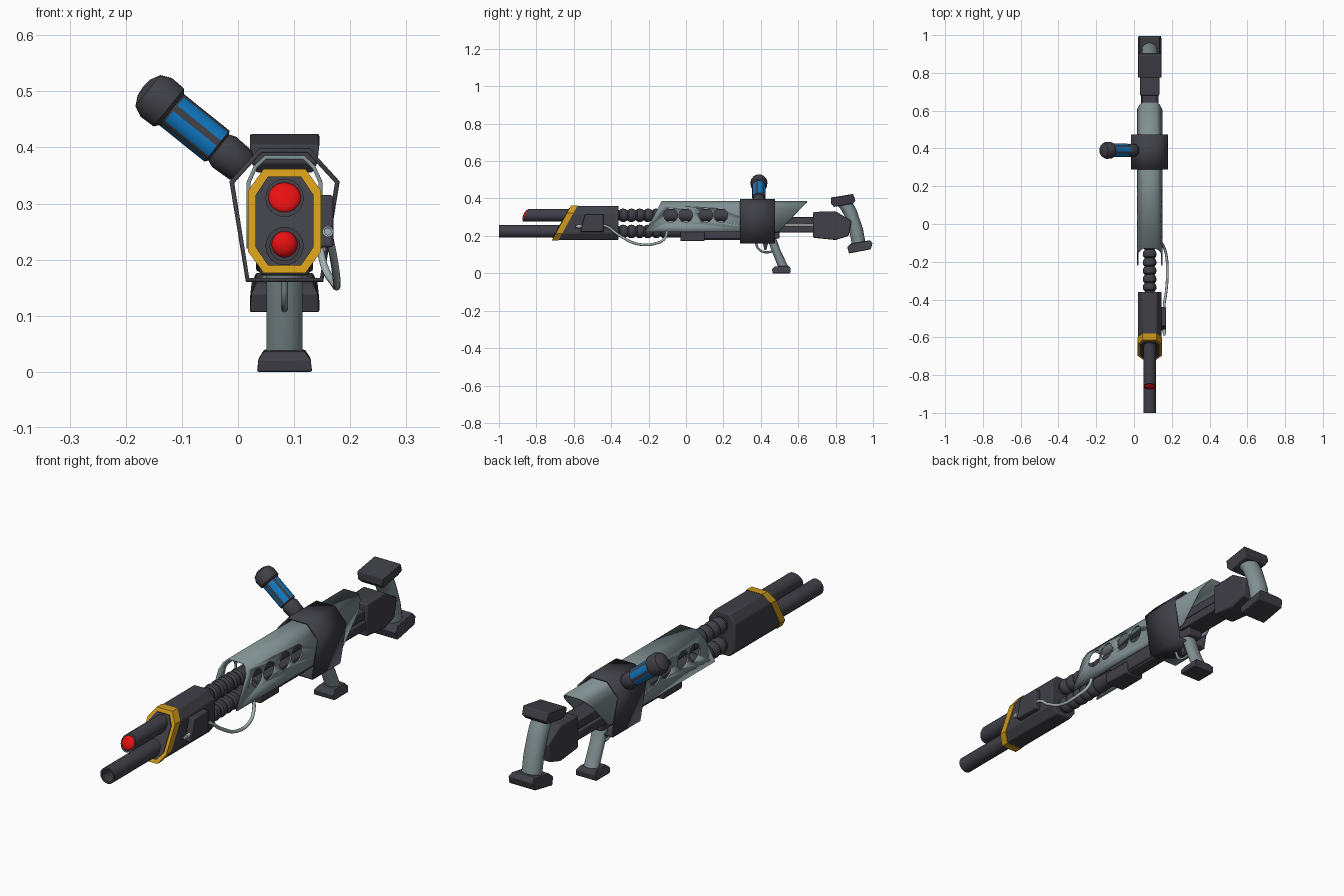
import bpy, bmesh, math
from mathutils import Vector

if "Cube" in bpy.data.objects:
    bpy.data.objects.remove(bpy.data.objects["Cube"])

CX = 0.083  # centre line of the body


def material(name, rgb):
    m = bpy.data.materials.new(name)
    m.use_nodes = True
    m.diffuse_color = (*rgb, 1)
    m.node_tree.nodes["Principled BSDF"].inputs["Base Color"].default_value = (*rgb, 1)
    return m


DARK = material("dark gunmetal", (0.05, 0.05, 0.063))
GREY = material("blue grey metal", (0.22, 0.28, 0.29))
PALE = material("pale hose grey", (0.38, 0.45, 0.46))
YELLOW = material("amber yellow", (0.62, 0.32, 0.01))
BLUE = material("blue", (0.005, 0.19, 0.55))
RED = material("red", (0.8, 0.005, 0.005))


def finish(bm, name, mats, bevel=0.0, angle=35):
    bmesh.ops.recalc_face_normals(bm, faces=bm.faces)
    me = bpy.data.meshes.new(name)
    bm.to_mesh(me)
    bm.free()
    me.shade_smooth()
    me.set_sharp_from_angle(angle=math.radians(angle))
    for m in mats:
        me.materials.append(m)
    ob = bpy.data.objects.new(name, me)
    bpy.context.scene.collection.objects.link(ob)
    if bevel:
        mod = ob.modifiers.new("bevel", 'BEVEL')
        mod.width, mod.segments, mod.limit_method = bevel, 2, 'ANGLE'
    return ob


def loft(name, rings, mat, caps=True, closed=True, bevel=0.0):
    """Skin a list of equal-length point rings."""
    bm = bmesh.new()
    rows = [[bm.verts.new(p) for p in r] for r in rings]
    n = len(rows[0])
    for a, b in zip(rows, rows[1:]):
        for i in range(n if closed else n - 1):
            j = (i + 1) % n
            bm.faces.new((a[i], a[j], b[j], b[i]))
    if caps:
        bm.faces.new(rows[0])
        bm.faces.new(rows[-1])
    return finish(bm, name, [mat], bevel)


def along_y(name, section, front, back, mat, **kw):
    """Extrude an (x, z) section along y; the ends may slope with z."""
    rings = [[(CX + x, f(z), z) for x, z in section] for f in (front, back)]
    return loft(name, rings, mat, **kw)


def slab(name, profile, widths, mat, bevel=0.0, x=CX):
    """Extrude a (y, z) side profile across x, with a half width per point."""
    if not isinstance(widths, list):
        widths = [widths] * len(profile)
    rings = [[(x + s * w, y, z) for (y, z), w in zip(profile, widths)] for s in (-1, 1)]
    return loft(name, rings, mat, bevel=bevel)


def box(name, y0, y1, z0, z1, half, mat, bevel=0.006, x=CX):
    return slab(name, [(y0, z0), (y1, z0), (y1, z1), (y0, z1)], half, mat, bevel, x)


def revolve(name, profile, origin, direction, mats, seg=24, rule=None):
    """Turn (radius, distance) points around an axis."""
    q = Vector(direction).to_track_quat('Z', 'Y')
    bm = bmesh.new()
    rows = []
    for r, t in profile:
        ring = []
        for i in range(seg):
            a = math.tau * i / seg
            ring.append(bm.verts.new(Vector(origin) + q @ Vector((r * math.cos(a), r * math.sin(a), t))))
        rows.append(ring)
    for k in range(len(rows) - 1):
        for i in range(seg):
            j = (i + 1) % seg
            f = bm.faces.new((rows[k][i], rows[k][j], rows[k + 1][j], rows[k + 1][i]))
            f.material_index = rule(i, k) if rule else 0
    bmesh.ops.remove_doubles(bm, verts=bm.verts, dist=1e-5)
    return finish(bm, name, mats)


def tube(name, points, radius, mat):
    cu = bpy.data.curves.new(name, 'CURVE')
    cu.dimensions, cu.bevel_depth, cu.bevel_resolution = '3D', radius, 2
    cu.use_fill_caps = True
    sp = cu.splines.new('BEZIER')
    sp.bezier_points.add(len(points) - 1)
    for bp, p in zip(sp.bezier_points, points):
        bp.co = p
        bp.handle_left_type = bp.handle_right_type = 'AUTO'
    cu.materials.append(mat)
    ob = bpy.data.objects.new(name, cu)
    bpy.context.scene.collection.objects.link(ob)


def column(name, levels, mat):
    """Oval column from (z, y centre, y radius, x radius) levels."""
    angles = [math.tau * i / 20 for i in range(20)]
    loft(name, [[(CX + rx * math.cos(a), y + ry * math.sin(a), z) for a in angles]
                for z, y, ry, rx in levels], mat)


def mirrored(half):
    return half + [(-x, z) for x, z in reversed(half)]


# Barrels
UP, LOW, R = 0.31, 0.224, 0.034
circle = [(R * math.cos(math.tau * i / 24), UP + R * math.sin(math.tau * i / 24)) for i in range(24)]
along_y("upper_barrel", circle, lambda z: -0.86 + 0.45 * (z - UP), lambda z: -0.4, DARK)
dome = [(0.029 * math.cos(a), 0.01 * math.sin(a)) for a in [math.pi / 2 * k / 5 for k in range(6)]]
revolve("upper_lens", dome, (CX, -0.86, UP + 0.001), (0, -1, 0.45), [RED])
revolve("lower_barrel", [(0, 0.16), (0.026, 0.16), (0.026, 0), (R, 0), (R, 0.6)],
        (CX, -1, LOW), (0, 1, 0), [DARK])
revolve("lower_lens", [(r * 0.8, t * 1.6) for r, t in dome], (CX, -0.85, LOW + 0.003), (0, -1, 0), [RED])

# Ribbed barrel sections running into the shroud
ribs = []
for k in range(7):
    ribs += [(r, k * 0.044 + t) for r, t in ((0.026, 0), (0.034, 0.008), (0.036, 0.02), (0.034, 0.032))]
ribs += [(0.033, 0.308), (0.033, 0.85), (0, 0.85)]
for label, z in (("upper", UP), ("lower", LOW)):
    revolve(label + "_ribbed_barrel", ribs, (CX, -0.4, z), (0, 1, 0), [DARK])

# Octagonal fore end with a sloped yellow rim
octagon = mirrored([(0.036, 0.178), (0.063, 0.215), (0.063, 0.322), (0.036, 0.36)])
rim = [(x * 1.03, 0.269 + (z - 0.269) * 1.02) for x, z in octagon]
inset = [(x * 0.82, 0.269 + (z - 0.269) * 0.87) for x, z in octagon]


def slope(offset):
    return lambda z: -0.716 + offset + 0.55 * (z - 0.178)


along_y("fore_end", octagon, slope(0.02), lambda z: -0.36, DARK, bevel=0.005)
along_y("fore_end_rim", rim, slope(0), slope(0.035), YELLOW)
along_y("fore_end_face", inset, slope(-0.004), slope(0.01), DARK)

# Side box and hose
slab("side_box", [(-0.565, 0.222), (-0.44, 0.222), (-0.44, 0.315), (-0.54, 0.315)], 0.015, DARK, 0.005, 0.155)
tube("hose", [(0.16, -0.59, 0.25), (0.16, -0.43, 0.253), (0.17, -0.36, 0.205), (0.176, -0.26, 0.157),
              (0.17, -0.16, 0.16), (0.155, -0.115, 0.185), (0.145, -0.1, 0.225)], 0.007, PALE)
revolve("hose_fitting", [(0, 0), (0.01, 0), (0.01, 0.015), (0, 0.015)], (0.16, -0.58, 0.25), (0, 1, 0), [PALE], 12)

# Perforated shroud
arch = mirrored([(0.064, 0.22), (0.064, 0.338), (0.052, 0.365), (0.034, 0.382)])
shroud = along_y("shroud", arch, lambda z: -0.22 + 0.55 * (z - 0.22),
                 lambda z: 0.65 + 0.95 * (z - 0.385), GREY, caps=False, closed=False)
mod = shroud.modifiers.new("wall", 'SOLIDIFY')
mod.thickness, mod.offset = 0.007, 0
for y in (-0.082, -0.002, 0.106, 0.186):
    cutter = revolve("hole_cutter", [(0, 0), (0.037, 0), (0.037, 0.4), (0, 0.4)],
                     (CX - 0.2, y, UP), (1, 0, 0), [GREY])
    cutter.hide_render = True
    cutter.hide_set(True)
    cutter.display_type = 'WIRE'
    mod = shroud.modifiers.new("hole", 'BOOLEAN')
    mod.object, mod.operation, mod.solver = cutter, 'DIFFERENCE', 'EXACT'

# Collar around the shroud
band = mirrored([(0.066, 0.164), (0.094, 0.338), (0.043, 0.394)])
collar = along_y("collar", band, lambda z: 0.288, lambda z: 0.475, DARK, caps=False)
mod = collar.modifiers.new("wall", 'SOLIDIFY')
mod.thickness, mod.offset = 0.009, 0

# Underside rails and receiver
box("receiver", -0.02, 0.5, 0.185, 0.27, 0.035, DARK)
box("underside_block", -0.03, 0.1, 0.172, 0.225, 0.045, DARK)
box("underside_rail", 0.09, 0.3, 0.178, 0.22, 0.028, DARK)

# Pistol grip, trigger and guard
column("pistol_grip", [(0.19, 0.457, 0.024, 0.032), (0.12, 0.482, 0.024, 0.032), (0.03, 0.522, 0.028, 0.032)], GREY)
slab("pistol_grip_pad", [(0.463, 0), (0.557, 0), (0.56, 0.025), (0.55, 0.04), (0.475, 0.037), (0.46, 0.022)],
     [0.049, 0.049, 0.048, 0.036, 0.036, 0.048], DARK, 0.003)
slab("trigger", [(0.41, 0.165), (0.44, 0.165), (0.43, 0.125), (0.418, 0.125)], 0.006, DARK)
tube("trigger_guard", [(CX, 0.372, 0.165), (CX, 0.388, 0.13), (CX, 0.42, 0.113), (CX, 0.47, 0.118)], 0.006, GREY)

# Stock
box("stock_arm_upper", 0.45, 0.7, 0.26, 0.3, 0.04, DARK, 0.004)
box("stock_arm_lower", 0.45, 0.7, 0.218, 0.256, 0.046, DARK, 0.004)
slab("stock_block", [(0.68, 0.19), (0.8, 0.178), (0.87, 0.2), (0.885, 0.28), (0.8, 0.332), (0.68, 0.328)],
     0.051, DARK, 0.006)
column("stock_grip", [(0.38, 0.842, 0.047, 0.042), (0.34, 0.87, 0.041, 0.042), (0.3, 0.888, 0.037, 0.042),
                      (0.24, 0.908, 0.038, 0.042), (0.15, 0.925, 0.037, 0.042)], GREY)
slab("upper_stock_pad", [(0.775, 0.405), (0.893, 0.424), (0.906, 0.39), (0.893, 0.372), (0.79, 0.355), (0.775, 0.372)],
     [0.062, 0.062, 0.06, 0.05, 0.05, 0.06], DARK, 0.003)
slab("lower_stock_pad", [(0.872, 0.106), (0.988, 0.128), (0.997, 0.16), (0.985, 0.177), (0.88, 0.158), (0.862, 0.14)],
     [0.062, 0.062, 0.06, 0.05, 0.05, 0.06], DARK, 0.003)

# Angled side handle with blue panels on its shaft
handle = [(0, 0), (0.024, 0), (0.033, 0.012), (0.035, 0.05), (0.03, 0.062), (0.036, 0.066), (0.036, 0.166),
          (0.036, 0.17), (0.044, 0.176), (0.045, 0.205), (0.036, 0.224), (0.018, 0.233), (0, 0.235)]
revolve("side_handle", handle, (0.014, 0.39, 0.361), (-0.78, 0, 0.626), [DARK, BLUE], 18,
        lambda i, k: int(k == 5 and i % 3 != 0))
